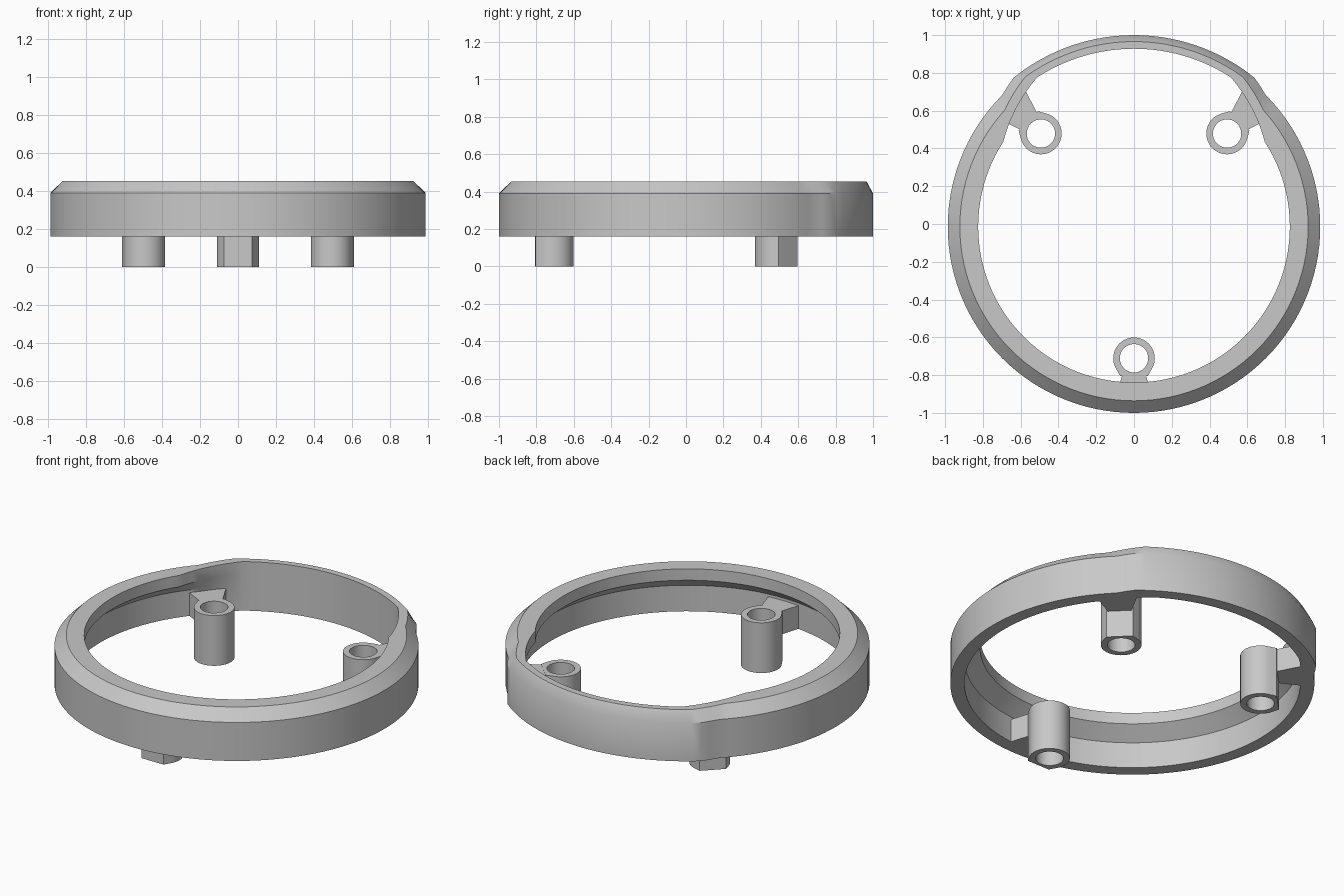
import bpy, bmesh
from math import sin, cos, radians, pi
from mathutils import Matrix, Vector

cube = bpy.data.objects.get("Cube")
if cube:
    bpy.data.objects.remove(cube, do_unlink=True)

CENTRE_Y = -0.014

grey = bpy.data.materials.new("plain_grey")
grey.use_nodes = True
grey.diffuse_color = (0.58, 0.58, 0.58, 1)
grey.node_tree.nodes["Principled BSDF"].inputs["Base Color"].default_value = grey.diffuse_color


def finish(name, bm, matrix):
    bmesh.ops.recalc_face_normals(bm, faces=bm.faces)
    bm.transform(matrix)
    mesh = bpy.data.meshes.new(name)
    bm.to_mesh(mesh)
    bm.free()
    mesh.materials.append(grey)
    obj = bpy.data.objects.new(name, mesh)
    bpy.context.collection.objects.link(obj)
    bpy.ops.object.select_all(action="DESELECT")
    obj.select_set(True)
    bpy.context.view_layer.objects.active = obj
    bpy.ops.object.shade_smooth_by_angle(angle=radians(30))
    return obj


def loft(sections):
    """Closed tube of quads through a loop of closed cross-sections."""
    bm = bmesh.new()
    loops = [[bm.verts.new(p) for p in s] for s in sections]
    for i, a in enumerate(loops):
        b = loops[(i + 1) % len(loops)]
        for j in range(len(a)):
            k = (j + 1) % len(a)
            bm.faces.new((a[j], a[k], b[k], b[j]))
    return bm


# Ring profile: main radius, bulged back radius, height, angles where bulge fades
PROFILE = [
    (0.986, 1.014, 0.16, 39, 45),
    (0.986, 1.014, 0.39, 39, 45),
    (0.922, 0.980, 0.453, 36, 48),
    (0.825, 0.942, 0.453, 33, 57),
    (0.825, 0.942, 0.385, 33, 57),
    (0.910, 0.942, 0.315, 33, 48),
    (0.910, 0.942, 0.16, 33, 48),
]


def ring_section(deg):
    off_back = min(deg, 360 - deg)
    pts = []
    for main, back, z, start, end in PROFILE:
        t = min(1, max(0, (off_back - start) / (end - start)))
        r = back + (main - back) * t
        pts.append((r * sin(radians(deg)), r * cos(radians(deg)), z))
    return pts


finish("ring", loft([ring_section(d) for d in range(0, 360, 3)]),
       Matrix.Translation((0, CENTRE_Y, 0)))


# Hollow post with a flat, tapered outer side along local +x
def post_section(deg):
    off = min(deg, 360 - deg)
    r = 0.11
    if off < 60:
        r = min(0.095 / cos(radians(off)), r / cos(radians(60 - off)))
    c, s = cos(radians(deg)), sin(radians(deg))
    return [Vector((q * c, q * s, z))
            for q, z in ((r, 0), (r, 0.30), (0.075, 0.30), (0.075, 0))]


def add_post(name, direction):
    place = Matrix.Translation((0, CENTRE_Y, 0)) @ Matrix.Rotation(direction, 4, "Z")
    finish(name + "_post", loft([post_section(i * 7.5) for i in range(48)]),
           place @ Matrix.Translation((0.697, 0, 0)))
    # Flared rib from the post into the ring wall
    bm = bmesh.new()
    outline = [(0.785, -0.062), (0.945, -0.112), (0.945, 0.112), (0.785, 0.062)]
    base = bm.faces.new([bm.verts.new((x, y, 0.16)) for x, y in outline])
    top = bmesh.ops.extrude_face_region(bm, geom=[base])["geom"]
    bmesh.ops.translate(bm, vec=(0, 0, 0.139),
                        verts=[g for g in top if isinstance(g, bmesh.types.BMVert)])
    finish(name + "_rib", bm, place)


for name, direction in (("front", -pi / 2), ("back_left", pi / 4), ("back_right", 3 * pi / 4)):
    add_post(name, direction)
